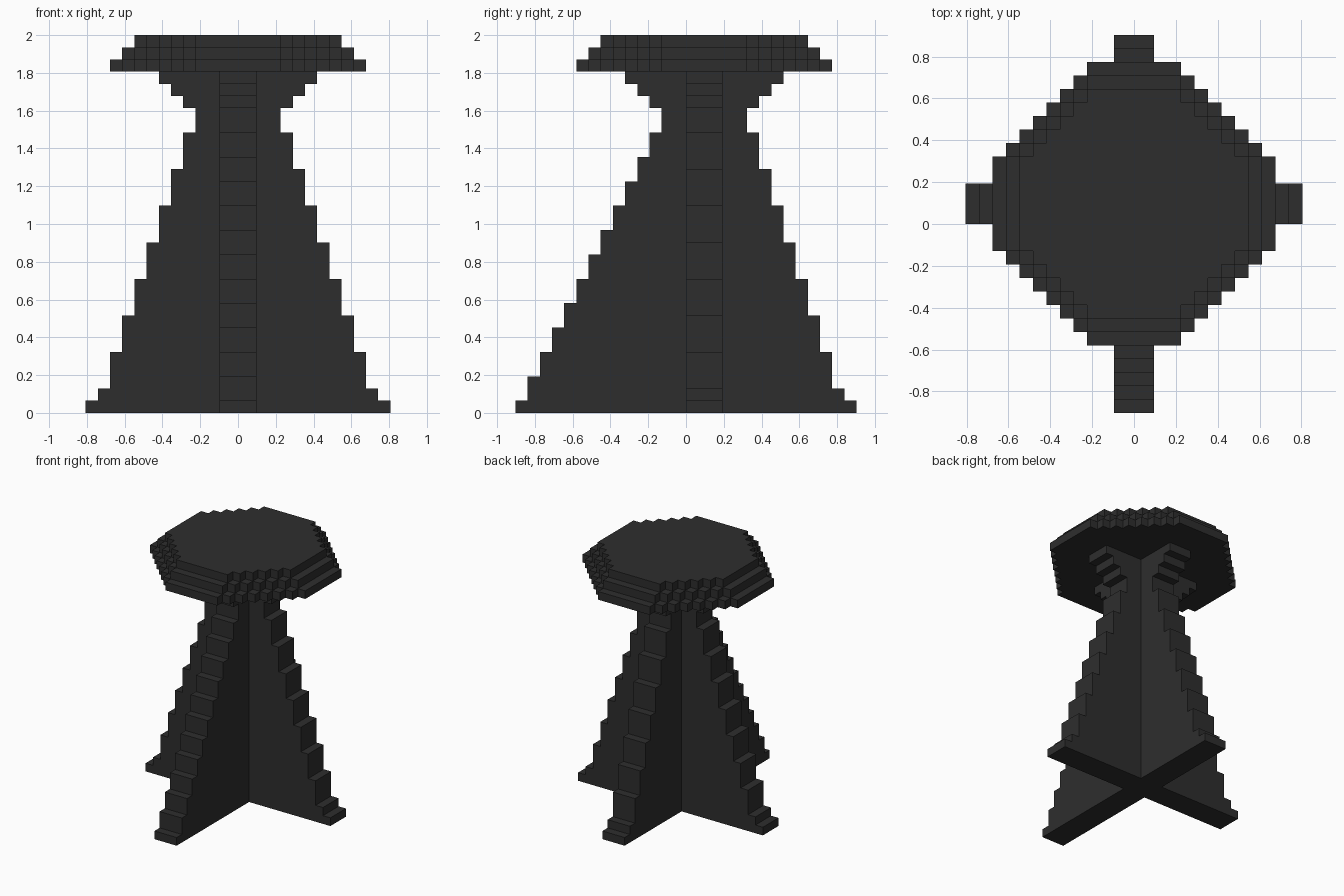
import bpy
import bmesh
from mathutils import Matrix, Vector

if "Cube" in bpy.data.objects:
    bpy.data.objects.remove(bpy.data.objects["Cube"], do_unlink=True)

UNIT = 2 / 31                      # one block
CENTRE = Vector((0, 1.5, 0))       # column axis, in blocks
HALF = 1.5                         # half thickness of the leg panels

charcoal = bpy.data.materials.new("charcoal")
charcoal.use_nodes = True
colour = (0.027, 0.027, 0.027, 1)
charcoal.diffuse_color = colour
charcoal.node_tree.nodes["Principled BSDF"].inputs["Base Color"].default_value = colour


def extrude_outline(name, points, direction):
    """Closed prism from a planar outline, given in blocks about the column axis."""
    bm = bmesh.new()
    face = bm.faces.new([bm.verts.new(p) for p in points])
    result = bmesh.ops.extrude_face_region(bm, geom=[face], use_keep_orig=True)
    moved = [v for v in result["geom"] if isinstance(v, bmesh.types.BMVert)]
    bmesh.ops.translate(bm, verts=moved, vec=direction)
    bmesh.ops.recalc_face_normals(bm, faces=bm.faces)
    bmesh.ops.transform(bm, verts=bm.verts,
                        matrix=Matrix.Scale(UNIT, 4) @ Matrix.Translation(CENTRE))
    mesh = bpy.data.meshes.new(name)
    bm.to_mesh(mesh)
    bm.free()
    mesh.materials.append(charcoal)
    obj = bpy.data.objects.new(name, mesh)
    bpy.context.collection.objects.link(obj)
    return obj


def stepped_edge(tops):
    """Stepped edge as (reach, height): narrows to a waist, then flares."""
    reach = 3.5 + len(tops) - 1
    steps = [(reach - i, top) for i, top in enumerate(tops)]
    steps += [(3.5 + i, tops[-1] + i) for i in (1, 2, 3)]
    edge, low = [], 0
    for reach, top in steps:
        edge += [(reach, low), (reach, top)]
        low = top
    return edge


regular_edge = stepped_edge([1, *range(2, 24, 3), 25])
front_edge = stepped_edge(list(range(1, 26, 2)))

# Front-to-back panel, with the longer foot at the front
outline = [(-HALF, -r, z) for r, z in front_edge]
outline += [(-HALF, r, z) for r, z in reversed(regular_edge)]
extrude_outline("front_back_leg_panel", outline, (2 * HALF, 0, 0))

# Side legs meeting that panel
for name, side in (("left_leg", 1), ("right_leg", -1)):
    outline = [(side * HALF, -HALF, 0)]
    outline += [(side * r, -HALF, z) for r, z in regular_edge]
    outline += [(side * HALF, -HALF, regular_edge[-1][1])]
    extrude_outline(name, outline, (0, 2 * HALF, 0))

# Seat: three stepped octagon layers, shrinking upwards
for layer, name in enumerate(("seat_lower", "seat_middle", "seat_top")):
    radius, height = 10.5 - layer, 28 + layer
    count = int(radius - 3.5)
    quarter = [(radius, 3.5)]
    for i in range(count):
        quarter += [(radius - i - 1, 3.5 + i), (radius - i - 1, 4.5 + i)]
    outline = []
    for _ in range(4):
        outline += [(x, y, height) for x, y in quarter]
        quarter = [(-y, x) for x, y in quarter]
    extrude_outline(name, outline, (0, 0, 1))
